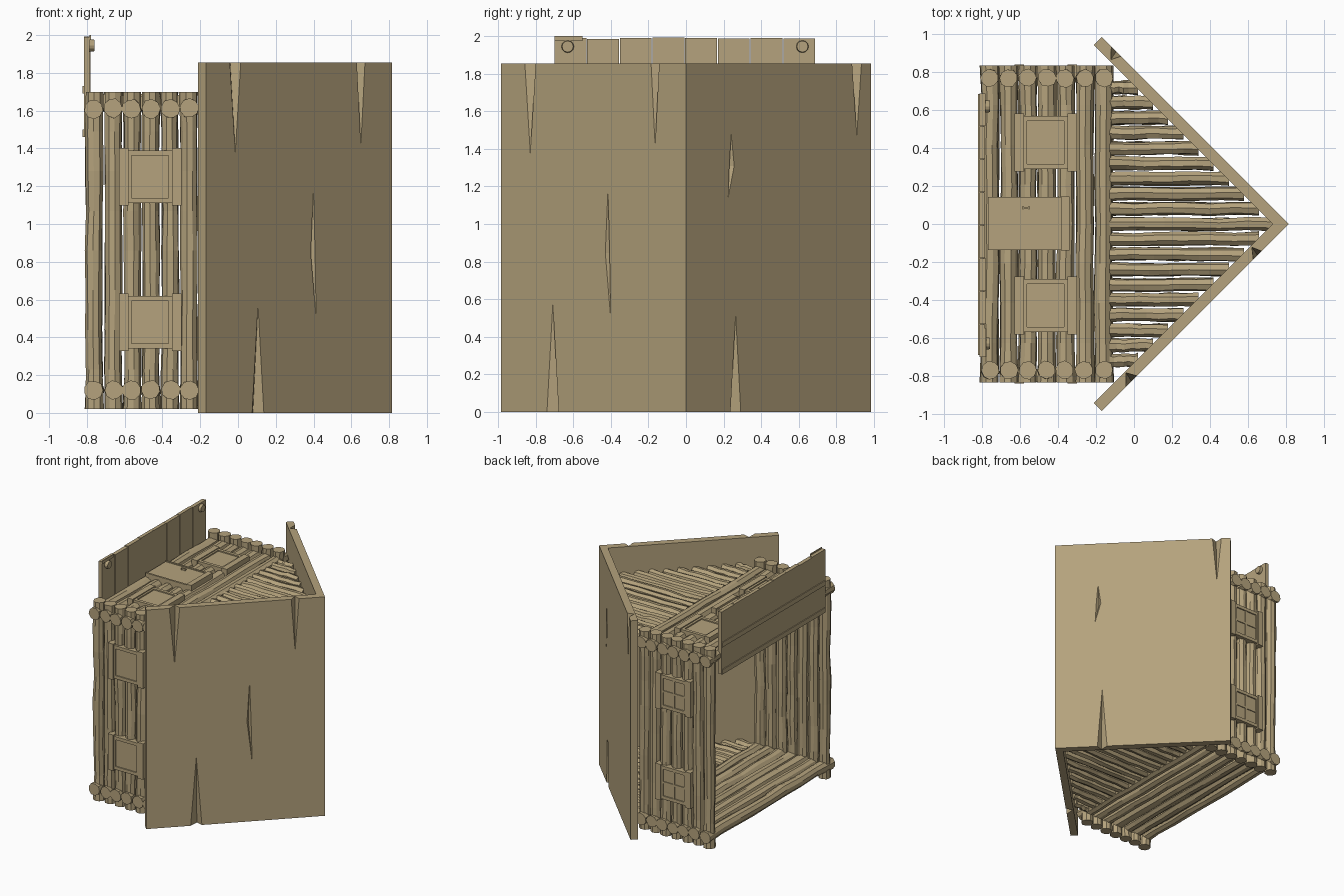
import bpy, bmesh, math, random
from mathutils import Vector, Matrix

if "Cube" in bpy.data.objects:
    bpy.data.objects.remove(bpy.data.objects["Cube"])
rng = random.Random(4)

wood = bpy.data.materials.new("tan wood")
wood.use_nodes = True
tan = (0.46, 0.365, 0.205, 1)
wood.diffuse_color = tan
wood.node_tree.nodes["Principled BSDF"].inputs["Base Color"].default_value = tan


def finish(bm, name):
    bmesh.ops.recalc_face_normals(bm, faces=bm.faces)
    mesh = bpy.data.meshes.new(name)
    bm.to_mesh(mesh)
    bm.free()
    mesh.materials.append(wood)
    obj = bpy.data.objects.new(name, mesh)
    bpy.context.collection.objects.link(obj)
    return obj


def box(bm, lo, hi, matrix=Matrix()):
    lo, hi = Vector(lo), Vector(hi)
    place = Matrix.Translation((lo + hi) / 2) @ Matrix.Diagonal((*(hi - lo), 1))
    bmesh.ops.create_cube(bm, size=1, matrix=matrix @ place)


def log(bm, start, end, radius, sides=9, rings=9, swell=1.0):
    """Rough hewn log with wobbling faces; swell widens the two ends."""
    start, end = Vector(start), Vector(end)
    d = (end - start).normalized()
    u = d.orthogonal().normalized()
    v = d.cross(u)
    spin = rng.uniform(0, 1)
    loops = []
    for i in range(rings):
        t = i / (rings - 1)
        r = radius * (swell if t < 0.1 or t > 0.9 else rng.uniform(0.9, 1.0))
        centre = start.lerp(end, t) + u * rng.uniform(-1, 1) * 0.004 + v * rng.uniform(-1, 1) * 0.004
        loop = []
        for k in range(sides):
            a = spin + math.tau * k / sides
            rk = r * rng.uniform(0.92, 1.04)
            loop.append(bm.verts.new(centre + (u * math.cos(a) + v * math.sin(a)) * rk))
        loops.append(loop)
    for a, b in zip(loops, loops[1:]):
        for k in range(sides):
            n = (k + 1) % sides
            bm.faces.new((a[k], a[n], b[n], b[k]))
    bm.faces.new(loops[0][::-1])
    bm.faces.new(loops[-1])


# Log walls: up in the house is +x, its front is +z
COURSES = [-0.76 + 0.1 * i for i in range(7)]
WALL_Y, FRONT_Z, BACK_Z = 0.77, 1.61, 0.12

for name, z in (("front_wall_logs", FRONT_Z), ("back_wall_logs", BACK_Z)):
    bm = bmesh.new()
    for x in COURSES:
        log(bm, (x, -0.835, z), (x, 0.835, z), 0.05, swell=1.04)
    finish(bm, name)

for name, s in (("left_wall_logs", 1), ("right_wall_logs", -1)):
    bm = bmesh.new()
    for x in COURSES:
        log(bm, (x, s * WALL_Y, 0.02), (x, s * WALL_Y, 1.7), 0.049)
    finish(bm, name)

# Gables of upright logs that shorten toward the eaves
for name, z in (("front_gable_logs", FRONT_Z), ("back_gable_logs", BACK_Z)):
    bm = bmesh.new()
    for i in range(-9, 10):
        y = i * 0.08
        log(bm, (-0.13, y, z), (0.74 - abs(y), y, z), 0.038, sides=7, rings=7)
    finish(bm, name)

# Roof: folded slab
bm = bmesh.new()
profile = [(0.815, 0), (-0.17, 0.985), (-0.212, 0.943), (0.731, 0), (-0.212, -0.943), (-0.17, -0.985)]
face = bm.faces.new([bm.verts.new((x, y, 0)) for x, y in profile])
ext = bmesh.ops.extrude_face_region(bm, geom=[face])
bmesh.ops.translate(bm, vec=(0, 0, 1.855), verts=[g for g in ext["geom"] if isinstance(g, bmesh.types.BMVert)])
roof = finish(bm, "roof")


# Cracks: V-shaped wedges cut into the roof boards
def roof_point(side, x, z, depth):
    k = depth / math.sqrt(2)
    return (x - k, side * (0.815 - x - k), z)


cut = bmesh.new()


def crack(side, points):
    verts = [cut.verts.new(roof_point(side, *p)) for p in points]
    bmesh.ops.convex_hull(cut, input=verts)


def edge_crack(side, x, width, edge_z, tip_z):
    crack(side, [(x - width, edge_z, -0.004), (x + width, edge_z, -0.004),
                 (x + width * 0.3, edge_z, 0.052), (x, tip_z, -0.004)])


def middle_crack(side, x, low, high, width):
    mid = (low + high) / 2
    crack(side, [(x, high, -0.003), (x - width, mid, -0.003), (x + width * 0.6, mid, -0.003),
                 (x - width * 0.3, mid, 0.025), (x + width, low, -0.003)])


edge_crack(-1, -0.015, 0.032, 1.87, 1.34)
edge_crack(-1, 0.65, 0.024, 1.87, 1.38)
edge_crack(-1, 0.105, 0.034, -0.01, 0.62)
middle_crack(-1, 0.4, 0.46, 1.23, 0.016)
edge_crack(1, -0.095, 0.028, 1.87, 1.44)
edge_crack(1, 0.55, 0.03, -0.01, 0.56)
middle_crack(1, 0.575, 1.12, 1.5, 0.018)
cutter = finish(cut, "crack_cutter")
cutter.hide_render = True
mod = roof.modifiers.new("cracks", "BOOLEAN")
mod.operation, mod.solver, mod.object = "DIFFERENCE", "EXACT", cutter
bpy.context.view_layer.update()
carved = bpy.data.meshes.new_from_object(roof.evaluated_get(bpy.context.evaluated_depsgraph_get()))
roof.modifiers.clear()
roof.data = carved
bpy.data.objects.remove(cutter)


# Wall frames: columns are along the wall, up (+x) and outward
def wall_matrix(along, out, origin):
    return Matrix((along, (1, 0, 0), out)).transposed().to_4x4(), Vector(origin)


def placed(along, out, origin):
    m, o = wall_matrix(along, out, origin)
    return Matrix.Translation(o) @ m


def window(name, m, bars):
    bm = bmesh.new()
    for lo, hi in ((-0.63, -0.58), (-0.35, -0.30)):
        box(bm, (-0.152, lo, 0), (0.152, hi, 0.072), m)
    for s in (-1, 1):
        a, b = sorted((s * 0.113, s * 0.14))
        box(bm, (a, -0.59, 0), (b, -0.34, 0.064), m)
    for lo, hi in ((-0.585, -0.565), (-0.368, -0.345)):
        box(bm, (-0.12, lo, 0), (0.12, hi, 0.064), m)
    box(bm, (-0.12, -0.585, 0.03), (0.12, -0.345, 0.054), m)
    if bars:
        box(bm, (-0.008, -0.57, 0.04), (0.008, -0.36, 0.061), m)
        box(bm, (-0.115, -0.474, 0.04), (0.115, -0.458, 0.061), m)
    finish(bm, name)


for label, s in (("left", 1), ("right", -1)):
    window("front_window_" + label, placed((0, 1, 0), (0, 0, 1), (0, s * 0.43, FRONT_Z)), False)
    for end, z in (("front", 1.25), ("back", 0.48)):
        window(f"{label}_wall_{end}_window", placed((0, 0, 1), (0, s, 0), (0, s * WALL_Y, z)), s > 0)

# Door with lintel, jambs and handle
m = placed((0, 1, 0), (0, 0, 1), (0, 0, FRONT_Z))
bm = bmesh.new()
box(bm, (-0.13, -0.77, 0), (0.14, -0.37, 0.07), m)
finish(bm, "door")
bm = bmesh.new()
box(bm, (-0.14, -0.385, 0), (0.145, -0.34, 0.085), m)
for a, b in ((-0.138, -0.122), (0.128, 0.143)):
    box(bm, (a, -0.77, 0), (b, -0.38, 0.077), m)
finish(bm, "door_frame")
bm = bmesh.new()
box(bm, (0.08, -0.59, 0.07), (0.09, -0.55, 0.085), m)
for v in (-0.588, -0.556):
    box(bm, (0.076, v, 0.07), (0.094, v + 0.006, 0.08), m)
finish(bm, "door_handle")

# Porch deck: eight boards on two cross beams
bm = bmesh.new()
for i in range(8):
    y = -0.70 + i * 0.174
    top = 1.99 + rng.uniform(-0.006, 0.003)
    box(bm, (-0.815, y, 1.46), (-0.785 + rng.uniform(-0.004, 0.004), y + 0.169, top))
finish(bm, "porch_boards")
bm = bmesh.new()
for z in (1.46, 1.69):
    box(bm, (-0.822, -0.69, z), (-0.79, 0.685, z + 0.04))
finish(bm, "porch_beams")

# Round pegs on the outer deck corners
bm = bmesh.new()
for y in (-0.63, 0.62):
    bmesh.ops.create_cone(bm, cap_ends=True, segments=12, radius1=0.034, radius2=0.03, depth=0.03,
                          matrix=Matrix.Translation((-0.775, y, 1.945)) @ Matrix.Rotation(math.pi / 2, 4, "Y"))
box(bm, (-0.785, -0.7, 1.975), (-0.778, -0.55, 2.0))
finish(bm, "porch_pegs")
